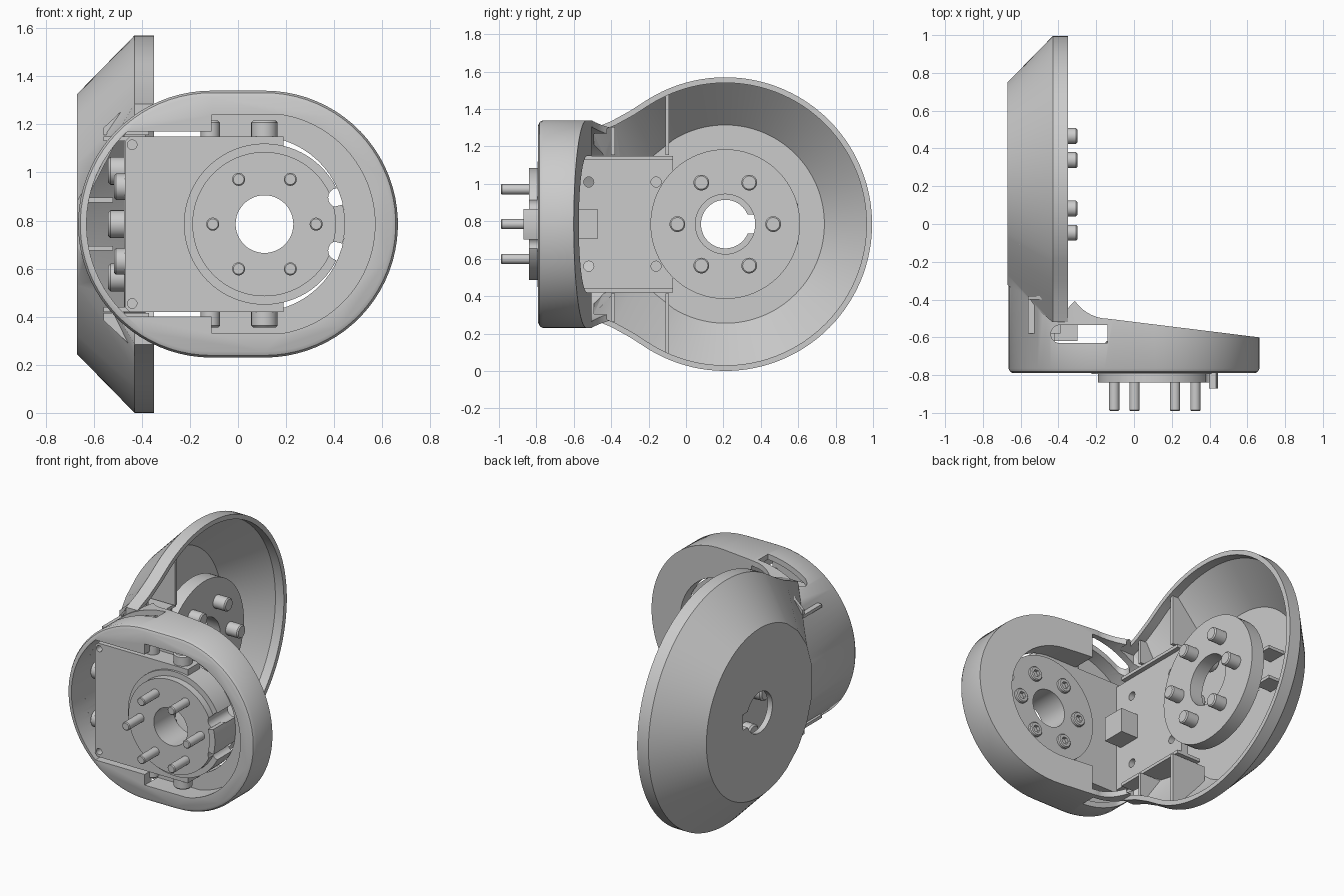
import bpy, bmesh
from math import sin, cos, pi, radians, sqrt, atan2

if "Cube" in bpy.data.objects:
    bpy.data.objects.remove(bpy.data.objects["Cube"])

Z = 0.785          # mid height, everything is mirrored about it
DY, HX = 0.21, 0.11  # dish centre (y) and drive centre (x)


def loft(name, axis, rings):
    """Closed solid through (position, 2D points) rings stacked along an axis."""
    bm = bmesh.new()
    put = {'x': lambda p, a, b: (p, a, b), 'y': lambda p, a, b: (a, p, b),
           'z': lambda p, a, b: (a, b, p)}[axis]
    rows = [[bm.verts.new(put(p, a, b)) for a, b in pts] for p, pts in rings]
    n = len(rows[0])
    for r, s in zip(rows, rows[1:]):
        for i in range(n):
            bm.faces.new((r[i], r[(i + 1) % n], s[(i + 1) % n], s[i]))
    bm.faces.new(rows[0][::-1])
    bm.faces.new(rows[-1])
    bmesh.ops.recalc_face_normals(bm, faces=bm.faces)
    me = bpy.data.meshes.new(name)
    bm.to_mesh(me)
    bm.free()
    ob = bpy.data.objects.new(name, me)
    bpy.context.collection.objects.link(ob)
    return ob


def prism(name, axis, pts, a, b):
    return loft(name, axis, [(a, pts), (b, pts)])


def arc(cx, cz, r, a0=0, a1=360, n=64):
    full = abs(a1 - a0) == 360
    k = n if full else n - 1
    return [(cx + r * cos(radians(a0 + (a1 - a0) * i / k)),
             cz + r * sin(radians(a0 + (a1 - a0) * i / k))) for i in range(n)]


def rect(a0, b0, a1, b1):
    return [(a0, b0), (a1, b0), (a1, b1), (a0, b1)]


def cyl(name, axis, c, r, a, b, n=32):
    return prism(name, axis, arc(c[0], c[1], r, n=n), a, b)


def boolean(ob, tool, op='DIFFERENCE'):
    tool.hide_render = True
    m = ob.modifiers.new('bool', 'BOOLEAN')
    m.operation, m.object, m.solver = op, tool, 'EXACT'
    bpy.context.view_layer.objects.active = ob
    bpy.ops.object.modifier_apply(modifier=m.name)
    bpy.data.objects.remove(tool)


def stadium(r, n=40):
    return arc(HX, Z, r, -90, 90, n) + arc(-HX, Z, r, 90, 270, n)


def dish_outline(r, neck):
    """Circle whose -y side either stays round or flares into the neck."""
    k = r / 0.785
    end = 121.5
    pts = arc(DY, Z, r, -end, end, 80)
    flare = [(-0.51, 0.605), (-0.61, 0.55), (-0.73, 0.50)]
    if neck:
        up = [(DY + k * y, Z + k * h) for y, h in flare]
    else:
        up = [(DY + r * cos(radians(t)), Z + r * sin(radians(t))) for t in (136, 152, 170)]
    return pts + up + [(y, 2 * Z - z) for y, z in reversed(up)]


# Shell: drive housing with a rounded front edge and sloped, filleted back
shell = loft('elbow_shell', 'y', [(-0.79, stadium(0.53)), (-0.782, stadium(0.546)),
                                  (-0.765, stadium(0.555)), (0.0, stadium(0.555))])
side = [(-0.8, -0.9), (0.8, -0.9), (0.8, -0.617), (-0.15, -0.5)]
side += arc(-0.132, -0.282, 0.22, 264, 180, 14) + [(-0.352, 0.1), (-0.8, 0.1)]
boolean(shell, prism('trim', 'z', side, -0.2, 1.8), 'INTERSECT')

# Shell: dish with neck, then its hollow
boolean(shell, loft('dish', 'x', [(-0.67, dish_outline(0.54, False)),
                                  (-0.43, dish_outline(0.785, True)),
                                  (-0.35, dish_outline(0.785, True))]), 'UNION')
boolean(shell, loft('dish_hollow', 'x', [(-0.635, dish_outline(0.53, False)),
                                         (-0.41, dish_outline(0.755, True)),
                                         (-0.30, dish_outline(0.755, True))]))

# Shell: hollow behind the front wall, front pockets and back window
left = arc(-HX, Z, 0.52, 90, 270, 40)
boolean(shell, prism('neck_hollow', 'y', left, -0.72, -0.25))
wide = atan2(0.385, sqrt(0.52 ** 2 - 0.385 ** 2)) * 180 / pi
pocket = arc(HX, Z, 0.46, -80, 80, 40) + [(-0.11, Z + 0.453), (-0.11, Z + 0.385)]
pocket += arc(-HX, Z, 0.52, 180 - wide, 180 + wide, 24)
pocket += [(-0.11, Z - 0.385), (-0.11, Z - 0.453)]
boolean(shell, prism('front_pocket', 'y', pocket, -0.9, -0.66))
window = arc(HX - 0.03, Z, 0.365, -90, 90, 30) + [(-0.2, Z + 0.365), (-0.2, Z - 0.365)]
boolean(shell, prism('back_window', 'y', window, -0.7, -0.3))
for s in (1, -1):
    slot = arc(-0.392, -0.583, 0.048, 90, 270, 16) + [(-0.14, -0.631), (-0.14, -0.535)]
    boolean(shell, prism('side_slot', 'z', slot, Z + s * 0.39, Z + s * 0.7))
boolean(shell, cyl('dish_hole', 'x', (DY, Z), 0.13, -0.8, -0.5, 48))
boolean(shell, prism('dish_key', 'x', rect(DY + 0.08, Z - 0.05, DY + 0.17, Z + 0.05), -0.8, -0.5))

# Stiffening ribs in the neck, mirrored top and bottom
for s, tag in ((1, 'upper'), (-1, 'lower')):
    for nm, y, prof in (
            ('inner', -0.10, [(-0.37, 0.37), (-0.37, 0.69), (-0.43, 0.69), (-0.61, 0.51), (-0.61, 0.37)]),
            ('outer', -0.39, [(-0.37, 0.37), (-0.37, 0.52), (-0.43, 0.52), (-0.56, 0.40), (-0.56, 0.37)])):
        prism(f'{tag}_{nm}_rib', 'y', [(x, Z + s * h) for x, h in prof], y - 0.01, y + 0.01)
    prism(f'{tag}_bracket_flange', 'z', rect(-0.56, -0.58, -0.39, -0.07), Z + s * 0.345, Z + s * 0.365)
    prism(f'{tag}_clip', 'z', rect(-0.64, 0.48, -0.52, 0.60), Z + s * 0.09, Z + s * 0.11)

# Bracket arm plate and its disc inside the dish
arm = prism('arm_plate', 'x', rect(-0.72, Z - 0.345, -0.07, Z + 0.345), -0.47, -0.42)
boolean(arm, cyl('disc', 'x', (DY, Z), 0.40, -0.475, -0.385, 96), 'UNION')
boolean(arm, cyl('bore', 'x', (DY, Z), 0.16, -0.6, -0.2, 48))
for y in (-0.52, -0.16):
    for s in (1, -1):
        boolean(arm, cyl('hole', 'x', (y, Z + s * 0.225), 0.027, -0.6, -0.2, 20))
prism('corner_block', 'x', rect(-0.62, Z - 0.078, -0.47, Z + 0.078), -0.43, -0.30)

# Drive plate, collar and raised output disc in the housing
c = 0.02
plate = [(-0.47, Z - 0.365 + c), (-0.47 + c, Z - 0.365), (0.19, Z - 0.365), (0.19, Z + 0.365),
         (-0.47 + c, Z + 0.365), (-0.47, Z + 0.365 - c)]
drive = prism('drive_plate', 'y', plate, -0.78, -0.66)
boolean(drive, cyl('collar', 'y', (HX, Z), 0.335, -0.795, -0.64, 80), 'UNION')
boolean(drive, cyl('output', 'y', (HX, Z), 0.30, -0.84, -0.70, 80), 'UNION')
boolean(drive, cyl('bore', 'y', (HX, Z), 0.12, -1, -0.5, 48))
for s in (1, -1):
    boolean(drive, cyl('notch', 'y', (0.415, Z + s * 0.11), 0.04, -1, -0.5, 24))
    boolean(drive, cyl('corner_hole', 'y', (-0.44, Z + s * 0.33), 0.02, -1, -0.72, 16))
tab = arc(HX, Z, 0.335, -14, 14, 10) + arc(HX, Z, 0.295, 14, -14, 10)
prism('locating_tab', 'y', tab, -0.87, -0.75)


def screw(name, axis, c, a, b, r, bevel):
    """Pin with a small chamfer at the end b."""
    e = b - bevel if b > a else b + bevel
    return loft(name, axis, [(a, arc(*c, r, n=28)), (e, arc(*c, r, n=28)),
                             (b, arc(*c, r - bevel, n=28))])


# Rings of six screws on both discs
for i in range(6):
    t = radians(60 * i)
    p = (HX + 0.215 * cos(t), Z + 0.215 * sin(t))
    screw(f'drive_pin_{i}', 'y', p, -0.80, -0.99, 0.027, 0.005)
    head = screw(f'drive_screw_head_{i}', 'y', p, -0.66, -0.62, 0.045, 0.006)
    boolean(head, cyl('socket', 'y', p, 0.024, -0.64, -0.5, 6))
    q = (DY + 0.256 * cos(t), Z + 0.256 * sin(t))
    screw(f'arm_pin_{i}', 'x', q, -0.42, -0.30, 0.042, 0.007)
    screw(f'arm_screw_head_{i}', 'x', q, -0.46, -0.54, 0.058, 0.01)

# Side bolts of the drive plate
for s, tag in ((1, 'upper'), (-1, 'lower')):
    screw(f'{tag}_side_bolt', 'z', (HX, -0.715), Z + s * 0.35, Z + s * 0.43, 0.055, 0.008)
    screw(f'{tag}_rear_bolt', 'z', (-0.115, -0.70), Z + s * 0.35, Z + s * 0.43, 0.04, 0.008)
    screw(f'{tag}_end_bolt', 'x', (-0.715, Z + s * 0.155), -0.45, -0.515, 0.055, 0.008)

# Smooth round surfaces, keep machined edges sharp
bpy.ops.object.select_all(action='DESELECT')
for ob in bpy.context.scene.objects:
    ob.select_set(True)
    bpy.context.view_layer.objects.active = ob
bpy.ops.object.shade_smooth_by_angle(angle=radians(30))
